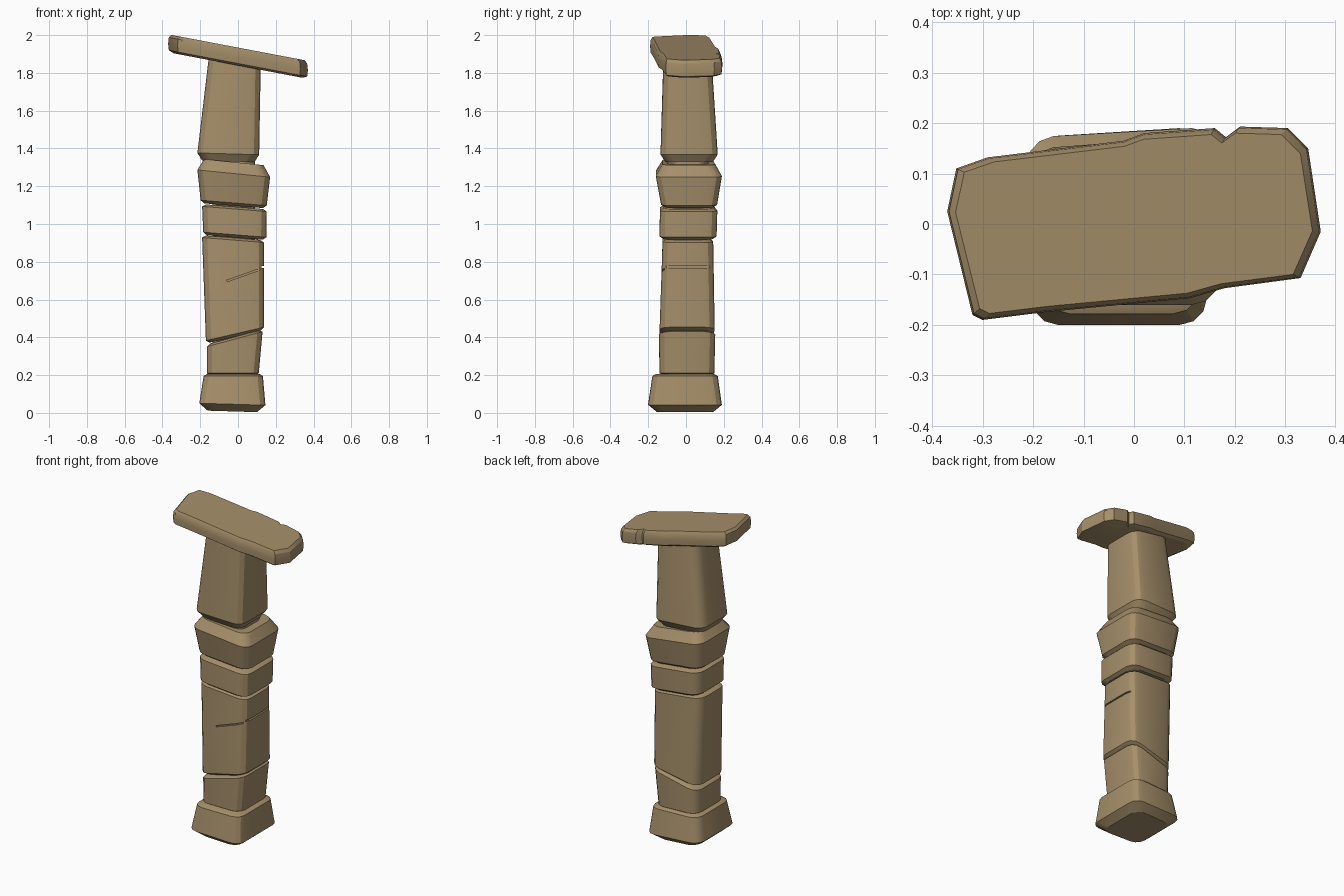
import bpy, bmesh, math
from mathutils import Matrix

if "Cube" in bpy.data.objects:
    bpy.data.objects.remove(bpy.data.objects["Cube"])

stone = bpy.data.materials.new("tan stone")
stone.diffuse_color = (0.38, 0.275, 0.145, 1)
stone.use_nodes = True
stone.node_tree.nodes["Principled BSDF"].inputs["Base Color"].default_value = stone.diffuse_color


def add_object(name, bm):
    me = bpy.data.meshes.new(name)
    bm.to_mesh(me)
    bm.free()
    me.materials.append(stone)
    ob = bpy.data.objects.new(name, me)
    bpy.context.collection.objects.link(ob)
    return ob


def activate(ob):
    bpy.ops.object.select_all(action='DESELECT')
    ob.select_set(True)
    bpy.context.view_layer.objects.active = ob


def smooth(ob):
    activate(ob)
    bpy.ops.object.shade_smooth_by_angle(angle=math.radians(28))


def loft(name, rings):
    """Skin a stack of equal-length point rings and close both ends."""
    bm = bmesh.new()
    loops = [[bm.verts.new(p) for p in r] for r in rings]
    n = len(loops[0])
    for a, b in zip(loops, loops[1:]):
        for i in range(n):
            j = (i + 1) % n
            bm.faces.new((a[i], a[j], b[j], b[i]))
    bm.faces.new(loops[0][::-1])
    bm.faces.new(loops[-1])
    bmesh.ops.recalc_face_normals(bm, faces=bm.faces)
    return add_object(name, bm)


def section(x0, x1, y0, y1, z, slope=0, inset=0, rise=0):
    """Worn rectangle with rounded corners; slope tilts it along x."""
    c = 0.055
    x0, x1, y0, y1 = x0 + inset, x1 - inset, y0 + inset, y1 - inset
    corners = ((x1 - c, y1 - c), (x0 + c, y1 - c), (x0 + c, y0 + c), (x1 - c, y0 + c))
    pts = []
    for q, (cx, cy) in enumerate(corners):
        for k in range(4):
            a = math.radians(90 * q + 30 * k)
            x, y = cx + c * math.cos(a), cy + c * math.sin(a)
            if y > 0:
                y += 0.1 * min(x, 0)      # back face leans in on the left
            pts.append((x, y, z + rise + slope * x))
    return pts


def block(name, bottom, top, low=(.02, .015), high=(.02, .012)):
    """Tapered stone; low and high are the worn edges as (inset, height)."""
    return loft(name, [section(*bottom, inset=low[0], rise=-low[1]), section(*bottom),
                       section(*top), section(*top, inset=high[0], rise=high[1])])


# Stacked stones: x range, y range, height and slope of each end
base = block("base_stone", (-.205, .145, -.2, .19, .045, -.03), (-.182, .132, -.178, .168, .195),
             low=(.045, .038))
lower = block("lower_stone", (-.165, .11, -.14, .15, .21), (-.165, .13, -.143, .155, .395, .27))
shaft = block("shaft_stone", (-.17, .138, -.14, .152, .422, .23), (-.19, .138, -.124, .144, .913, -.08))
collar = block("collar_stone", (-.184, .15, -.14, .162, .942, -.08), (-.19, .152, -.138, .166, 1.078, -.08))
upper = block("upper_collar_stone", (-.198, .152, -.132, .165, 1.11, -.08),
              (-.215, .17, -.16, .19, 1.265, -.1), high=(.035, .06))
neck = block("neck_stone", (-.215, .112, -.135, .168, 1.37, -.03), (-.155, .12, -.12, .138, 1.85, -.19),
             low=(.025, .04))

# Core showing inside the seams
core = loft("core", [section(-.135, .09, -.1, .12, z) for z in (.1, 1.5)])


# Crack across the front and right of the shaft
def crack(target, centre, size, tilt):
    bm = bmesh.new()
    bmesh.ops.create_cube(bm, size=1)
    bm.transform(Matrix.Translation(centre) @ Matrix.Rotation(-tilt, 4, 'Y')
                 @ Matrix.Diagonal((*size, 1)))
    cutter = add_object("crack_cutter", bm)
    mod = target.modifiers.new("crack", 'BOOLEAN')
    mod.operation, mod.object, mod.solver = 'DIFFERENCE', cutter, 'EXACT'
    activate(target)
    bpy.ops.object.modifier_apply(modifier=mod.name)
    bpy.data.objects.remove(cutter)


crack(shaft, (.045, -.165, .735), (.22, .1, .008), .34)
crack(shaft, (.175, 0, .772), (.1, .32, .009), 0)

# Tilted, chipped capstone: outline seen from above
outline = [(-.37, .025), (-.352, .11), (-.29, .132), (-.02, .165), (.02, .18),
           (.16, .19), (.182, .172), (.21, .193), (.305, .19), (.345, .15),
           (.37, -.015), (.33, -.107), (.18, -.127), (.11, -.147),
           (-.18, -.175), (-.3, -.19), (-.32, -.18)]


def cap_ring(inset, z):
    """Capstone outline drawn in by a share of its size, on the tilted plane."""
    s = 1 - inset
    return [(x * s, y * (s - inset / 2), z - .19 * x * s) for x, y in outline]


cap = loft("capstone", [cap_ring(.08, 1.839), cap_ring(.01, 1.85), cap_ring(0, 1.885),
                        cap_ring(.01, 1.918), cap_ring(.045, 1.934)])

for ob in (base, lower, shaft, collar, upper, neck, core, cap):
    smooth(ob)
